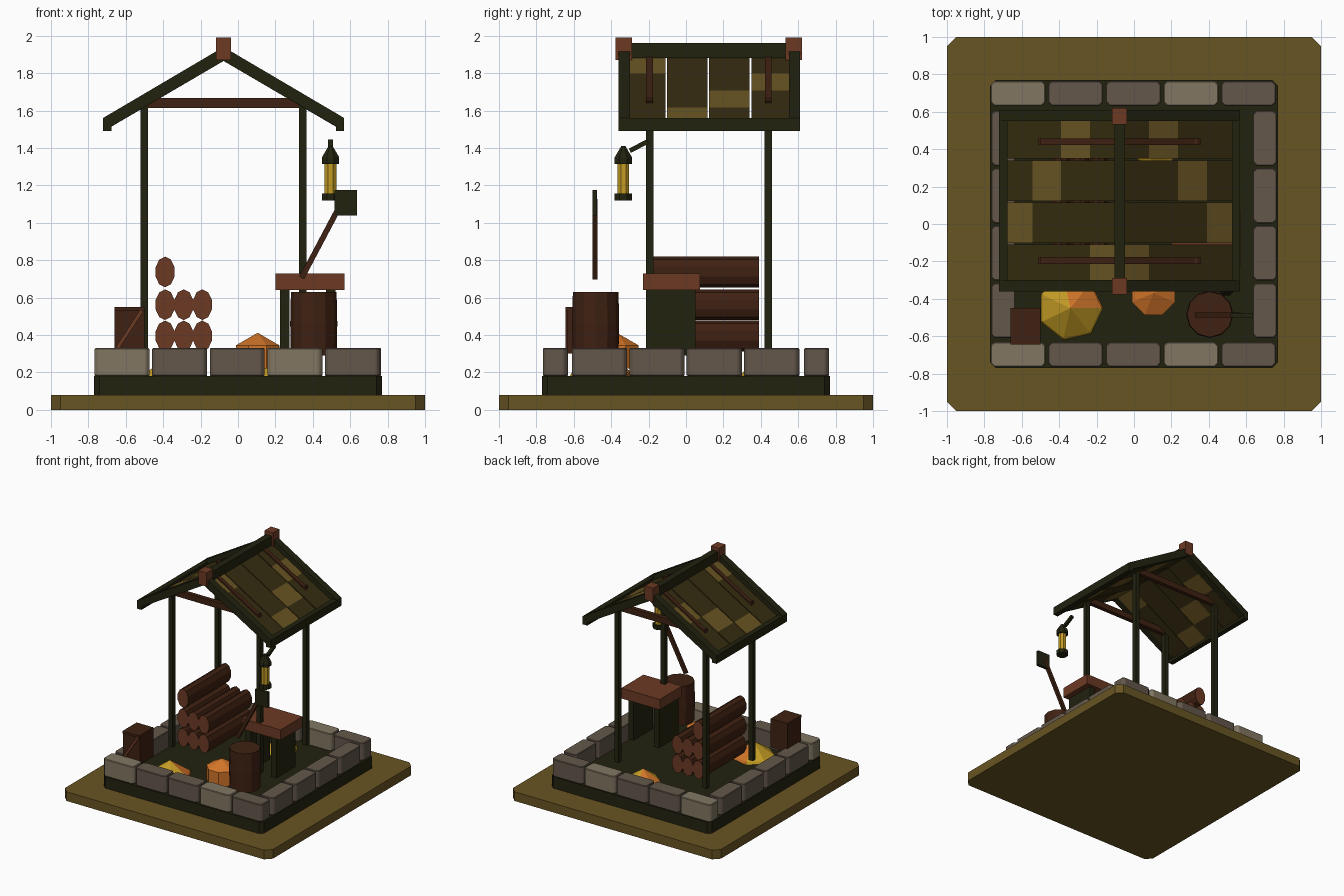
import bpy, bmesh, math
from mathutils import Vector, Matrix

if "Cube" in bpy.data.objects:
    bpy.data.objects.remove(bpy.data.objects["Cube"])


def mat(name, r, g, b):
    m = bpy.data.materials.new(name)
    m.diffuse_color = (r, g, b, 1)
    m.use_nodes = True
    m.node_tree.nodes["Principled BSDF"].inputs["Base Color"].default_value = m.diffuse_color
    return m


OLIVE = mat("olive straw", .14, .09, .017)
DARK = mat("dark green wood", .016, .016, .005)
THATCH = mat("dark thatch", .036, .025, .005)
STONE = mat("grey stone", .125, .095, .07)
PALE = mat("pale stone", .22, .18, .12)
RED = mat("red brown wood", .15, .042, .017)
BROWN = mat("dark brown wood", .05, .015, .006)
YELLOW = mat("yellow", .55, .33, .018)
ORANGE = mat("orange", .65, .18, .022)


def finish(name, bm, mats, rule=None):
    bmesh.ops.recalc_face_normals(bm, faces=bm.faces)
    for f in bm.faces:
        f.material_index = rule(f) if rule else 0
    me = bpy.data.meshes.new(name)
    bm.to_mesh(me)
    bm.free()
    for m in mats:
        me.materials.append(m)
    ob = bpy.data.objects.new(name, me)
    bpy.context.collection.objects.link(ob)
    return ob


def box(name, x, y, z, m, corner=0, bevel=0):
    """Box from (min, max) ranges, with chamfered upright corners or all edges bevelled."""
    bm = bmesh.new()
    bmesh.ops.create_cube(bm, size=1)
    for v in bm.verts:
        for i, r in enumerate((x, y, z)):
            v.co[i] = r[0] if v.co[i] < 0 else r[1]
    if corner:
        up = [e for e in bm.edges if abs(e.verts[0].co.z - e.verts[1].co.z) > 1e-4]
        bmesh.ops.bevel(bm, geom=up, offset=corner, segments=1, affect='EDGES')
    if bevel:
        bmesh.ops.bevel(bm, geom=bm.edges[:], offset=bevel, segments=1, affect='EDGES')
    return finish(name, bm, [m])


def beam(name, a, b, w, h, m):
    """Rectangular bar between two points."""
    a, b = Vector(a), Vector(b)
    d = b - a
    bm = bmesh.new()
    bmesh.ops.create_cube(bm, size=1)
    bm.transform(Matrix.Translation((a + b) / 2) @ d.to_track_quat('X', 'Z').to_matrix().to_4x4()
                 @ Matrix.Diagonal((d.length, w, h, 1)))
    return finish(name, bm, [m])


def extrude_y(name, pts, y0, y1, m):
    """Profile in the xz plane extruded along y."""
    bm = bmesh.new()
    f = bm.faces.new([bm.verts.new((x, y0, z)) for x, z in pts])
    r = bmesh.ops.extrude_face_region(bm, geom=[f])
    for v in r['geom']:
        if isinstance(v, bmesh.types.BMVert):
            v.co.y = y1
    return finish(name, bm, [m])


def lathe(name, x, y, rings, n, mats, rule=None, turn=0.0):
    """Faceted turned shape from (radius, z) rings; zero radius makes a point."""
    bm = bmesh.new()
    loops = []
    for r, z in rings:
        k = n if r else 1
        loops.append([bm.verts.new((x + r * math.cos(turn + 2 * math.pi * i / n),
                                    y + r * math.sin(turn + 2 * math.pi * i / n), z))
                      for i in range(k)])
    for lo, hi in zip(loops, loops[1:]):
        for i in range(n):
            j = (i + 1) % n
            bm.faces.new([lo[i], lo[j]] + ([hi[j], hi[i]] if len(hi) > 1 else [hi[0]]))
    for lp in (loops[0], loops[-1]):
        if len(lp) > 1:
            bm.faces.new(lp)
    return finish(name, bm, mats, rule)


# Ground plate and dark plinth
box("ground_plate", (-1, 1), (-1, 1), (0, .08), OLIVE, corner=.05)
box("plinth", (-.77, .77), (-.77, .77), (.08, .18), DARK, corner=.03)

# Stone border
for s, side in ((-1, "front"), (1, "back")):
    for i in range(5):
        x0 = -.767 + i * .308
        box(f"{side}_stone_{i}", (x0, x0 + .294), tuple(sorted((s * .765, s * .632))), (.18, .33),
            PALE if i in (0, 3) else STONE, corner=.02, bevel=.005)
for s, side in ((-1, "left"), (1, "right")):
    for i in range(4):
        y0 = -.61 + i * .307
        box(f"{side}_stone_{i}", tuple(sorted((s * .765, s * .635))), (y0, y0 + .295), (.18, .33),
            STONE, corner=.02, bevel=.005)

# Posts, tie beams and inner rafters
CX, SL = -.077, .585
for y in (-.195, .44):
    for x in (-.5, .347):
        box("post", (x - .02, x + .02), (y - .02, y + .02), (.29, 1.63), DARK)
    box("tie_beam", (-.5, .347), (y - .018, y + .018), (1.615, 1.668), BROWN)
    for s in (-1, 1):
        beam("inner_rafter", (CX, y, 1.885), (CX + s * .425, y, 1.885 - SL * .425), .036, .03, BROWN)

# Gable rafters, ridge, ridge caps and eaves
for y0, y1 in ((-.36, -.3), (.55, .61)):
    extrude_y("gable_rafter", [(CX - .645, 1.49), (CX - .645, 1.56), (CX, 1.94),
                               (CX + .645, 1.56), (CX + .645, 1.49), (CX, 1.865)], y0, y1, DARK)
for y0, y1 in ((-.378, -.288), (.533, .62)):
    box("ridge_cap", (CX - .04, CX + .04), (y0, y1), (1.87, 1.99), RED)
box("ridge_beam", (CX - .028, CX + .028), (-.36, .61), (1.88, 1.96), DARK)
for s in (-1, 1):
    box("eave_beam", tuple(sorted((CX + s * .6, CX + s * .645))), (-.36, .61), (1.49, 1.56), DARK)

# Roof strips, each with one pale patch per slope
rows = ((-.3, -.11, 0), (-.102, .115, 3), (.123, .34, 2), (.35, .55, 1))
cuts = (0, .157, .312, .467, .61)
for s in (-1, 1):
    for y0, y1, light in rows:
        for k in range(4):
            a, b = cuts[k], cuts[k + 1]
            za, zb = 1.89 - SL * a, 1.89 - SL * b
            extrude_y("roof_panel", [(CX + s * a, za), (CX + s * b, zb),
                                     (CX + s * b, zb - .025), (CX + s * a, za - .025)],
                      y0, y1, OLIVE if k == light else THATCH)

# Stacked logs with paler cut ends
for x, z in [(x, z) for z in (.395, .562) for x in (-.39, -.29, -.19)] + [(-.39, .737)]:
    bm = bmesh.new()
    bmesh.ops.create_cone(bm, cap_ends=True, segments=10, radius1=1, radius2=1, depth=1)
    bm.transform(Matrix.Translation((x, .095, z)) @ Matrix.Diagonal((.053, .59, .082, 1))
                 @ Matrix.Rotation(math.pi / 2, 4, 'X'))
    finish("log", bm, [BROWN, RED], lambda f: int(abs(f.normal.y) > .9))

# Work table
box("table_top", (.2, .57), (-.23, .075), (.64, .73), RED)
for x in (.225, .47):
    box("table_leg", (x, x + .05), (-.215, .05), (.29, .64), DARK)

# Barrel with axe above it
lathe("barrel", .405, -.483, [(.122, .29), (.126, .46), (.122, .63)], 12, [BROWN])
beam("axe_handle", (.34, -.487, .705), (.56, -.487, 1.12), .025, .03, BROWN)
box("axe_head", (.515, .637), (-.5, -.475), (1.04, 1.175), DARK)

# Crate with trim on its front
box("crate", (-.66, -.5), (-.635, -.45), (.3, .55), BROWN)
beam("crate_brace", (-.645, -.637, .33), (-.515, -.637, .53), .016, .02, RED)
for z in (.31, .54):
    box("crate_rail", (-.66, -.5), (-.645, -.63), (z - .01, z + .01), BROWN)

# Heaps of straw and embers
lathe("straw_heap", -.34, -.45, [(.175, .18), (.165, .2), (0, .31)], 7, [YELLOW, ORANGE],
      lambda f: int(f.normal.y > .2 and f.normal.x > .1))
lathe("ember_heap", .105, -.37, [(.125, .22), (.125, .345), (0, .412)], 8, [ORANGE], turn=.39)
lathe("small_heap", .11, .43, [(.14, .18), (.13, .2), (0, .29)], 7, [YELLOW, ORANGE],
      lambda f: int(f.normal.y > -.1 and f.normal.x < 0))

# Hanging lantern
LX, LY = .495, -.335
lathe("lantern_base", LX, LY, [(.05, 1.12), (.05, 1.157)], 8, [DARK], turn=.39)
lathe("lantern_glass", LX, LY, [(.034, 1.157), (.034, 1.315)], 8, [YELLOW], turn=.39)
lathe("lantern_lid", LX, LY, [(.05, 1.315), (.05, 1.35), (.012, 1.41)], 8, [DARK], turn=.39)
beam("lantern_arm", (LX, -.3, 1.385), (LX, -.205, 1.435), .025, .025, DARK)
